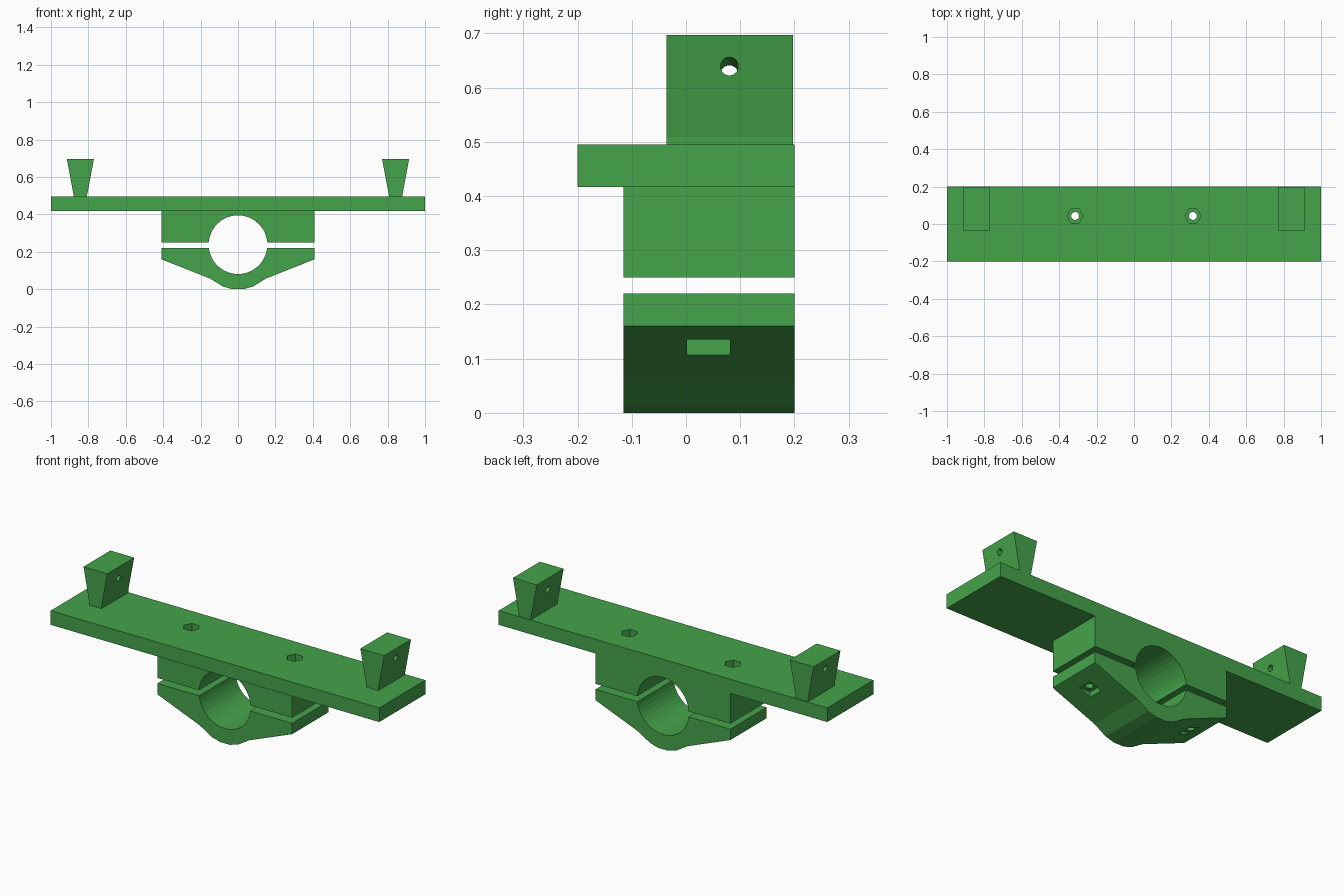
import bpy, bmesh
from math import pi, sin, cos, asin, atan
from mathutils import Matrix, Vector

if "Cube" in bpy.data.objects:
    bpy.data.objects.remove(bpy.data.objects["Cube"])

green = bpy.data.materials.new("green_plastic")
green.diffuse_color = (0.06, 0.37, 0.07, 1)
green.use_nodes = True
green.node_tree.nodes["Principled BSDF"].inputs["Base Color"].default_value = green.diffuse_color


def finish(name, bm):
    bmesh.ops.recalc_face_normals(bm, faces=bm.faces)
    me = bpy.data.meshes.new(name)
    bm.to_mesh(me)
    bm.free()
    me.materials.append(green)
    ob = bpy.data.objects.new(name, me)
    bpy.context.collection.objects.link(ob)
    return ob


def prism(name, pts, y0, y1):
    """Extrude an xz outline along y."""
    bm = bmesh.new()
    face = bm.faces.new([bm.verts.new((x, y0, z)) for x, z in pts])
    ext = bmesh.ops.extrude_face_region(bm, geom=[face])["geom"]
    bmesh.ops.translate(bm, vec=(0, y1 - y0, 0),
                        verts=[v for v in ext if isinstance(v, bmesh.types.BMVert)])
    return finish(name, bm)


def box(name, x0, x1, y0, y1, z0, z1):
    return prism(name, [(x0, z0), (x1, z0), (x1, z1), (x0, z1)], y0, y1)


def rod(name, r, length, sides, loc, axis=(0, 0, 1)):
    bm = bmesh.new()
    rot = Vector((0, 0, 1)).rotation_difference(Vector(axis)).to_matrix().to_4x4()
    turn = Matrix.Rotation(pi / 2, 4, 'Z')
    bmesh.ops.create_cone(bm, cap_ends=True, segments=sides, radius1=r, radius2=r,
                          depth=length, matrix=Matrix.Translation(loc) @ rot @ turn)
    return finish(name, bm)


def combine(ob, others, op):
    """Boolean the helper solids into ob, then discard them."""
    for o in others:
        o.hide_render = True
        m = ob.modifiers.new(op, 'BOOLEAN')
        m.operation, m.solver, m.object = op, 'EXACT', o
    bpy.context.view_layer.update()
    me = bpy.data.meshes.new_from_object(
        ob.evaluated_get(bpy.context.evaluated_depsgraph_get()))
    ob.modifiers.clear()
    ob.data = me
    for o in others:
        bpy.data.objects.remove(o)


# Bore shared by both clamp halves
CZ, R, N = 0.238, 0.157, 20


def arc(z, upper):
    a = asin((z - CZ) / R)
    end = pi - a if upper else -pi - a
    return [(R * cos(a + (end - a) * i / N), CZ + R * sin(a + (end - a) * i / N))
            for i in range(N + 1)]


Y0, Y1, BX, BY = -0.115, 0.2, 0.315, 0.043

# Upper clamp half, open at the bottom
upper = prism("upper_clamp",
              [(0.41, 0.25)] + arc(0.25, True) + [(-0.41, 0.25), (-0.41, 0.45), (0.41, 0.45)],
              Y0, Y1)

# Lower clamp half with sloped shoulders and rounded belly
side = [(0.41, 0.22), (0.41, 0.16), (0.15, 0.057), (0.08, 0.014), (0.03, 0.0)]
lower = prism("lower_clamp",
              arc(0.22, False) + [(-x, z) for x, z in side] + side[::-1], Y0, Y1)

# Crossbar plate with flared end posts
bracket = box("crossbar_bracket", -1, 1, -0.2, 0.2, 0.417, 0.495)
solids, cuts, low_cuts = [upper], [], []
for s in (-1, 1):
    post = [(0.806, 0.46), (0.88, 0.46), (0.88, 0.508), (0.915, 0.697),
            (0.77, 0.697), (0.806, 0.508)]
    solids.append(prism("post", [(s * x, z) for x, z in post], -0.036, 0.197))
    # slightly tilted cross hole in each post
    cuts.append(rod("post_hole", 0.0165, 0.3, 20, (s * 0.8425, 0.08, 0.632), (s, 0, 0.12)))
    # bolt hole and hexagonal nut pocket
    cuts.append(rod("bolt_hole", 0.021, 0.6, 20, (s * BX, BY, 0.45)))
    cuts.append(rod("nut_pocket", 0.043, 0.1, 6, (s * BX, BY, 0.495), (0, 0, 1)))
    # lower clamp bolt hole and square pocket
    low_cuts.append(rod("bolt_hole", 0.021, 0.6, 20, (s * BX, BY, 0.15)))
    xa, xb = sorted((s * 0.275, s * 0.355))
    low_cuts.append(box("head_pocket", xa, xb, 0.002, 0.081, 0.02, 0.135))

# turn the hexagons so a corner points along x
for c in cuts:
    if c.name.startswith("nut_pocket"):
        c.data.transform(Matrix.Translation((0, 0, 0)))
        ctr = sum((v.co for v in c.data.vertices), Vector()) / len(c.data.vertices)
        if max(v.co.x for v in c.data.vertices) - ctr.x < 0.042:
            c.data.transform(Matrix.Translation(ctr) @ Matrix.Rotation(pi / 6, 4, 'Z')
                             @ Matrix.Translation(-ctr))

combine(bracket, solids, 'UNION')
combine(bracket, cuts, 'DIFFERENCE')
combine(lower, low_cuts, 'DIFFERENCE')
